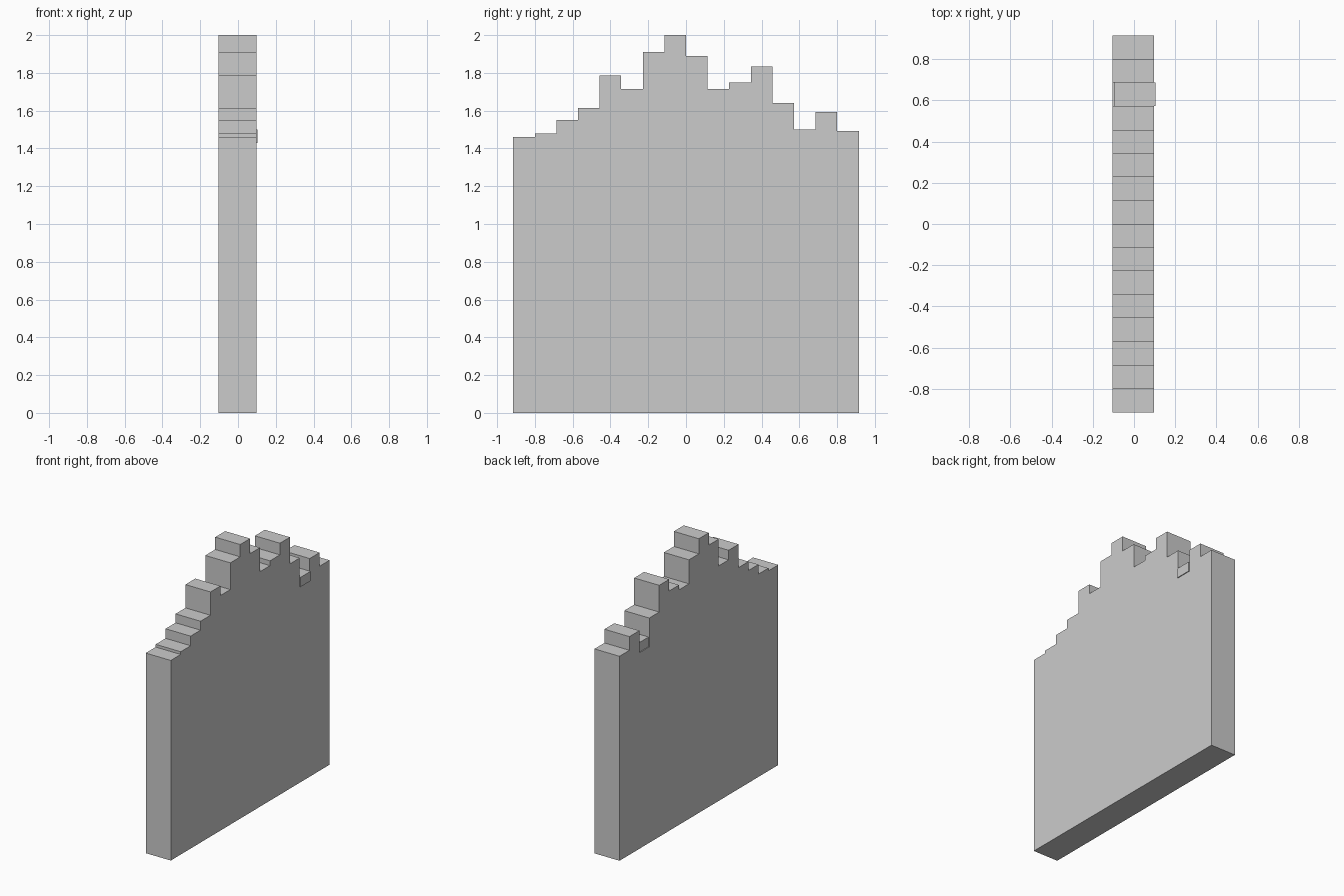
import bpy, bmesh

if "Cube" in bpy.data.objects:
    bpy.data.objects.remove(bpy.data.objects["Cube"])

STEP = 1.83 / 16          # width of one column
Y0 = -0.915               # front end of the wall
X_LEFT, X_RIGHT = -0.104, 0.098
HEIGHTS = [1.46, 1.48, 1.55, 1.615, 1.785, 1.715, 1.91, 2.0,
           1.89, 1.715, 1.75, 1.835, 1.64, 1.43, 1.592, 1.492]


def extruded_profile(name, points, x0, x1):
    """Extrude a closed (y, z) outline from x0 to x1."""
    bm = bmesh.new()
    face = bm.faces.new([bm.verts.new((x0, y, z)) for y, z in points])
    result = bmesh.ops.extrude_face_region(bm, geom=[face])
    moved = [g for g in result["geom"] if isinstance(g, bmesh.types.BMVert)]
    bmesh.ops.translate(bm, verts=moved, vec=(x1 - x0, 0, 0))
    bmesh.ops.recalc_face_normals(bm, faces=bm.faces[:])
    mesh = bpy.data.meshes.new(name)
    bm.to_mesh(mesh)
    bm.free()
    obj = bpy.data.objects.new(name, mesh)
    bpy.context.collection.objects.link(obj)
    return obj


# Wall with a stepped top
outline = [(Y0, 0)]
for i, h in enumerate(HEIGHTS):
    outline += [(Y0 + i * STEP, h), (Y0 + (i + 1) * STEP, h)]
outline.append((-Y0, 0))
extruded_profile("stepped_wall", outline, X_LEFT, X_RIGHT)

# Loose block in the low step, shifted slightly sideways
ya, yb = Y0 + 13 * STEP, Y0 + 14 * STEP
extruded_profile("shifted_block",
                 [(ya, 1.43), (ya, 1.5), (yb, 1.5), (yb, 1.43)],
                 X_LEFT + 0.006, X_RIGHT + 0.006)
